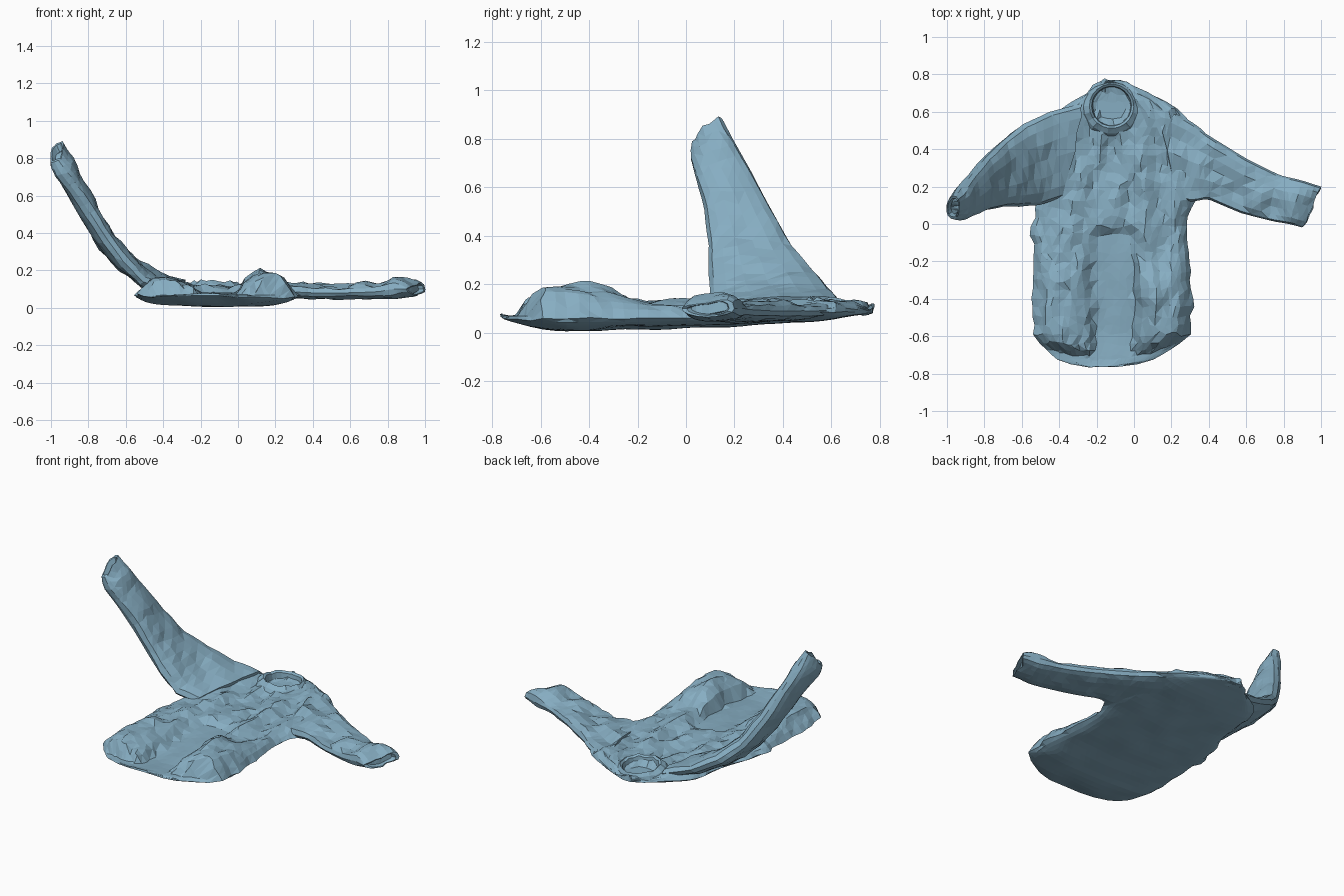
import bpy, bmesh, math
from mathutils import Vector, noise

if "Cube" in bpy.data.objects:
    bpy.data.objects.remove(bpy.data.objects["Cube"])

cloth = bpy.data.materials.new("blue_cloth")
cloth.diffuse_color = (0.24, 0.42, 0.54, 1)
cloth.use_nodes = True
cloth.node_tree.nodes["Principled BSDF"].inputs["Base Color"].default_value = cloth.diffuse_color


def tab(table, t):
    """Piecewise linear lookup: rows are (key, value, value, ...)."""
    if t <= table[0][0]:
        return table[0][1:]
    for a, b in zip(table, table[1:]):
        if t <= b[0]:
            f = (t - a[0]) / (b[0] - a[0])
            return [p + (q - p) * f for p, q in zip(a[1:], b[1:])]
    return table[-1][1:]


def n(x, y, z=0.0):
    return noise.noise(Vector((x, y, z)))


def step(a, b, t):
    t = min(1, max(0, (t - a) / (b - a)))
    return t * t * (3 - 2 * t)


def bump(x, y, cx, cy, rx, ry):
    return math.exp(-((x - cx) / rx) ** 4 - ((y - cy) / ry) ** 4)


def loft(name, rings, closed=False):
    """Skin a list of closed rings into a flat-shaded triangle mesh."""
    bm = bmesh.new()
    vs = [[bm.verts.new(p) for p in r] for r in rings]
    k = len(vs[0])
    pairs = list(zip(vs, vs[1:])) + ([(vs[-1], vs[0])] if closed else [])
    for a, b in pairs:
        for i in range(k):
            j = (i + 1) % k
            bm.faces.new((a[i], a[j], b[j], b[i]))
    if not closed:
        bm.faces.new(vs[0][::-1])
        bm.faces.new(vs[-1])
    bmesh.ops.triangulate(bm, faces=bm.faces[:], quad_method='SHORT_EDGE')
    bmesh.ops.recalc_face_normals(bm, faces=bm.faces[:])
    me = bpy.data.meshes.new(name)
    bm.to_mesh(me)
    bm.free()
    me.materials.append(cloth)
    ob = bpy.data.objects.new(name, me)
    bpy.context.collection.objects.link(ob)
    return ob


# Body outline: y, left x, right x
OUTLINE = [(-0.765, -0.25, -0.09), (-0.75, -0.34, 0.02), (-0.72, -0.42, 0.12),
           (-0.66, -0.49, 0.22), (-0.59, -0.54, 0.30), (-0.45, -0.54, 0.32),
           (-0.30, -0.54, 0.305), (-0.15, -0.535, 0.285), (0.0, -0.545, 0.285),
           (0.10, -0.53, 0.31), (0.2, -0.48, 0.33), (0.45, -0.46, 0.33),
           (0.55, -0.44, 0.29), (0.63, -0.36, 0.21), (0.70, -0.26, 0.08),
           (0.745, -0.21, -0.02), (0.77, -0.16, -0.08)]
UNDER = [(-0.77, 0.06), (-0.65, 0.027), (-0.5, 0.004), (0, 0.02),
         (0.5, 0.043), (0.77, 0.08)]
UPPER = [(-0.77, 0.07), (-0.71, 0.07), (-0.68, 0.11), (-0.6, 0.13),
         (-0.3, 0.13), (0, 0.125), (0.4, 0.115), (0.65, 0.12), (0.77, 0.10)]


def under(x, y):
    return max(0, tab(UNDER, y)[0] + 0.14 * (x + 0.1) ** 2 + 0.01 * n(x * 6, y * 6, 3))


def upper(x, y):
    h = tab(UPPER, y)[0]
    hem = -0.715 + 0.5 * (x + 0.15) ** 2
    front = step(hem, hem + 0.03, y)
    # crumpled cloth, folds run mostly along the body
    h += front * (0.035 * n(x * 10, y * 4) + 0.02 * n(x * 19, y * 12, 7))
    # bunched right and left front panels
    h += front * 0.06 * bump(x, y, 0.15, -0.46, 0.13, 0.2)
    h += front * 0.03 * bump(x, y, -0.41, -0.45, 0.1, 0.25)
    h = h * front + 0.07 * (1 - front)
    # shoulder cloth climbing towards the raised sleeve
    h += 0.2 * max(0, -x - 0.25) * step(0.05, 0.3, y) * (1 - step(0.6, 0.68, y))
    # centre opening that shows the lining, closed placket above it
    c = step(-0.25, -0.22, x) * (1 - step(0.0, 0.03, x))
    gap = c * (1 - step(-0.05, 0.0, y))
    h = h * (1 - gap) + gap * (0.065 + 0.02 * step(-0.6, 0, y) + 0.01 * n(x * 9, y * 6))
    h -= 0.015 * c * step(0, 0.05, y) * (1 - step(0.45, 0.5, y))
    # neck hollow
    d = math.hypot(x + 0.12, y - 0.64)
    neck = 1 - step(0.09, 0.12, d)
    return h * (1 - neck) + 0.08 * neck


ROWS = [-0.765, -0.75, -0.725, -0.70, -0.675, -0.64, -0.59] + \
       [-0.54 + 0.048 * i for i in range(25)] + [0.655, 0.70, 0.745, 0.77]
COLS = 26
rings = []
for y in ROWS:
    xl, xr = tab(OUTLINE, y)
    top, bot = [], []
    for i in range(COLS + 1):
        u = -math.cos(math.pi * i / COLS) * 0.35 + (2 * i / COLS - 1) * 0.65
        x = (xl + xr) / 2 + u * (xr - xl) / 2
        inner = 1 - abs(u) ** 12
        jx = x + inner * 0.022 * n(x * 21, y * 21, 5) + (1 - inner) * 0.03 * n(x * 4, y * 11, 1)
        jy = y + inner * 0.03 * n(x * 21, y * 21, 9)
        lo = under(x, y)
        hi = max(lo + 0.012, upper(jx, jy))
        edge = 0.25 + 0.75 * (1 - abs(u) ** 10)
        top.append((jx, jy, lo + (hi - lo) * edge))
        if 0 < i < COLS:
            bot.append((x, y, lo + (hi - lo) * 0.25 * abs(u) ** 14))
    rings.append(top + bot[::-1])
loft("jacket_body", rings)


def sleeve(name, stations, rough, count=20, sides=16):
    """Flattened tube; stations: t, upper edge xyz, lower edge xyz, thickness."""
    mids = []
    for i in range(count + 1):
        s = tab(stations, i / count * stations[-1][0])
        mids.append((Vector(s[0:3]), Vector(s[3:6]), s[6]))
    out = []
    for i, (a, b, th) in enumerate(mids):
        p, q = mids[max(0, i - 1)], mids[min(count, i + 1)]
        tangent = (q[0] + q[1] - p[0] - p[1]).normalized()
        wide = (a - b) / 2
        up = tangent.cross(wide).normalized()
        up = up if up.z > 0 else -up
        ring = []
        for k in range(sides):
            t = 2 * math.pi * k / sides
            c, s = math.cos(t), math.sin(t)
            p = (a + b) / 2 + wide * c
            s = math.copysign(abs(s) ** 0.7, s)
            amp = (rough if s > 0 else 0.012) * abs(s)
            ring.append(p + up * (s * th / 2 + amp * n(p.x * 10, p.y * 10, p.z * 10 + s))
                        + tangent * 0.02 * n(p.x * 17, p.y * 17, p.z * 17 + s))
        out.append(ring)
    # sunken cuff opening
    mid = sum(out[-1], Vector()) / sides
    back = (sum(out[-3], Vector()) / sides - mid)
    out.append([mid + (p - mid) * 0.8 for p in out[-1]])
    out.append([mid + (p - mid) * 0.7 + back * 0.4 for p in out[-2]])
    return loft(name, out)


sleeve("raised_sleeve", [
    (0, -0.28, 0.645, 0.12, -0.39, 0.14, 0.10, 0.08),
    (1, -0.45, 0.60, 0.17, -0.51, 0.10, 0.14, 0.10),
    (2, -0.60, 0.53, 0.25, -0.61, 0.095, 0.245, 0.11),
    (3, -0.71, 0.44, 0.35, -0.71, 0.09, 0.38, 0.11),
    (4, -0.805, 0.345, 0.52, -0.805, 0.07, 0.53, 0.11),
    (5, -0.875, 0.255, 0.69, -0.885, 0.04, 0.64, 0.11),
    (6, -0.93, 0.18, 0.82, -0.95, 0.02, 0.72, 0.11),
    (6.5, -0.955, 0.145, 0.895, -0.98, 0.03, 0.78, 0.08)], 0.02)

sleeve("flat_sleeve", [
    (0, 0.12, 0.65, 0.095, 0.22, 0.14, 0.09, 0.07),
    (1, 0.29, 0.56, 0.09, 0.31, 0.11, 0.085, 0.08),
    (2, 0.42, 0.46, 0.09, 0.39, 0.135, 0.08, 0.08),
    (3, 0.60, 0.35, 0.09, 0.58, 0.055, 0.08, 0.075),
    (4, 0.78, 0.26, 0.095, 0.74, 0.015, 0.085, 0.08),
    (5, 0.89, 0.235, 0.10, 0.83, 0.0, 0.10, 0.11),
    (6, 1.0, 0.20, 0.10, 0.905, -0.02, 0.10, 0.06)], 0.04)

# Collar: soft, sloping band round the neck opening, sunk into the shoulders
collar = []
for i in range(22):
    t = 2 * math.pi * i / 22
    c, s = math.cos(t), math.sin(t)
    lift = 0.02 * n(c * 2.5, s * 2.5, 4)
    ring = []
    for r, z in [(0.105, 0.08), (0.112, 0.125), (0.125, 0.135), (0.155, 0.115), (0.175, 0.085)]:
        r *= 0.95 - 0.22 * max(0, s) * step(0.13, 0.175, r)
        ring.append((-0.12 + r * c, 0.63 + r * s, z + lift - 0.01 * s))
    collar.append(ring)
loft("collar", collar, closed=True)
